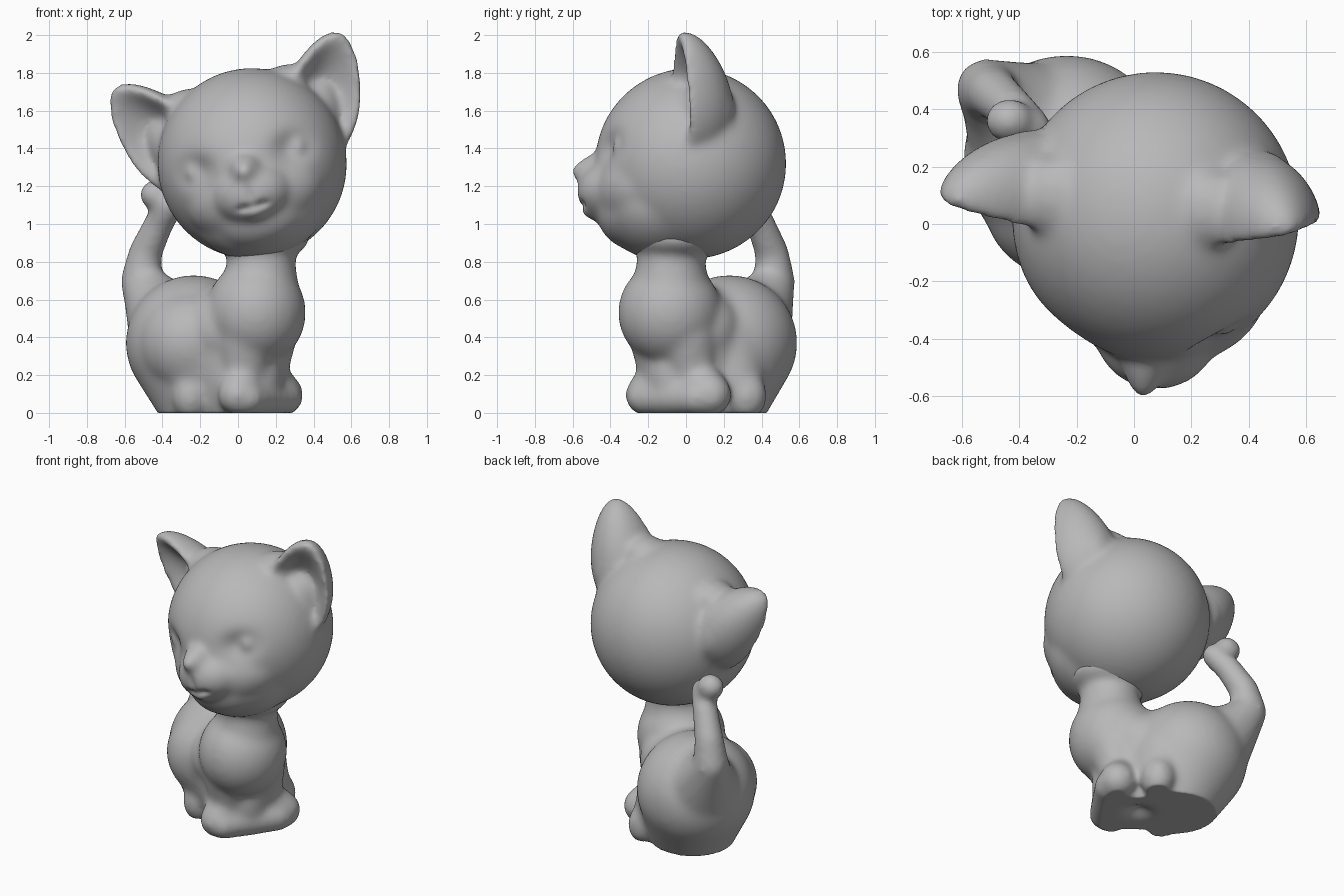
import bpy, bmesh, math
from mathutils import Matrix, Vector

if "Cube" in bpy.data.objects:
    bpy.data.objects.remove(bpy.data.objects["Cube"])

grey = bpy.data.materials.new("plain grey")
grey.use_nodes = True
COLOUR = (0.48, 0.48, 0.48, 1)
grey.diffuse_color = COLOUR
grey.node_tree.nodes["Principled BSDF"].inputs["Base Color"].default_value = COLOUR


def blob(bm, centre, radii):
    """Ellipsoid; returns its vertices."""
    m = Matrix.Translation(centre) @ Matrix.Diagonal((*radii, 1))
    return bmesh.ops.create_icosphere(bm, subdivisions=4, radius=1, matrix=m)["verts"]


def limb(bm, points, steps=6):
    """Rounded limb through (x, y, z, radius) points."""
    for a, b in zip(points, points[1:]):
        for i in range(steps + 1):
            p = Vector(a).lerp(Vector(b), i / steps)
            blob(bm, p[:3], (p[3],) * 3)


def fuse(name, bm, smoothing):
    """Melt overlapping pieces into one smooth skin."""
    mesh = bpy.data.meshes.new(name)
    bm.to_mesh(mesh)
    bm.free()
    obj = bpy.data.objects.new(name, mesh)
    bpy.context.collection.objects.link(obj)
    bpy.ops.object.select_all(action="DESELECT")
    obj.select_set(True)
    bpy.context.view_layer.objects.active = obj
    remesh = obj.modifiers.new("Fuse", "REMESH")
    remesh.mode = "VOXEL"
    remesh.voxel_size = 0.016
    smooth = obj.modifiers.new("Soften", "SMOOTH")
    smooth.factor = 0.5
    smooth.iterations = smoothing
    for m in ("Fuse", "Soften"):
        bpy.ops.object.modifier_apply(modifier=m)
    obj.data.materials.clear()
    obj.data.materials.append(grey)
    bpy.ops.object.shade_smooth()
    return obj


def brush(obj, centre, radii, push):
    """Sculpt stroke: move nearby skin by push with soft falloff."""
    for v in obj.data.vertices:
        d = v.co - Vector(centre)
        q = sum((d[i] / radii[i]) ** 2 for i in range(3))
        if q < 6:
            v.co += Vector(push) * math.exp(-q)


# Head, built upright and facing -y, then tilted
bm = bmesh.new()
blob(bm, (0, 0, 0), (0.502, 0.507, 0.507))
blob(bm, (0, -0.23, -0.16), (0.38, 0.29, 0.25))        # cheeks
blob(bm, (0, -0.16, -0.23), (0.36, 0.32, 0.28))        # jaw
blob(bm, (0, -0.28, -0.26), (0.27, 0.22, 0.2))         # chin
blob(bm, (0, -0.4, -0.15), (0.22, 0.205, 0.17))        # muzzle
blob(bm, (0, -0.47, -0.02), (0.09, 0.12, 0.09))        # nose bridge

# Cupped ears with a rounded rim and tip
for side in (1, -1):
    place = (Matrix.Translation((side * 0.45, 0.01, 0.255))
             @ Matrix.Rotation(math.radians(28 * side), 4, "Y")
             @ Matrix.Rotation(math.radians(18 * side), 4, "Z"))
    for v in blob(bm, (0, 0, 0), (1, 1, 1)):
        x, y, z = v.co
        if y < 0:
            y = 0.8 * y + 1.15 * y * y
        taper = 1 - 0.24 * z
        v.co = place @ Vector((0.21 * x * taper, 0.25 * y * taper, 0.355 * z))
    blob(bm, (side * 0.27, 0.05, 0.37), (0.13, 0.14, 0.1))   # ear root
    blob(bm, (side * 0.42, 0.13, 0.2), (0.11, 0.14, 0.17))   # back of the ear
head = fuse("head", bm, 28)

# Nose, closed eyes and mouth
brush(head, (0, -0.58, -0.03), (0.06, 0.12, 0.055), (0, -0.045, 0))
for side in (1, -1):
    brush(head, (side * 0.27, -0.42, 0.03), (0.1, 0.14, 0.08), (-side * 0.015, 0.05, 0))
    brush(head, (side * 0.29, -0.40, 0.03), (0.045, 0.1, 0.045), (side * 0.012, -0.03, 0))
    brush(head, (side * 0.05, -0.57, -0.22), (0.04, 0.1, 0.02), (0, 0.02, 0))
brush(head, (0, -0.58, -0.16), (0.018, 0.1, 0.05), (0, 0.012, 0))
brush(head, (0, -0.54, -0.27), (0.05, 0.1, 0.03), (0, -0.02, 0))
head.data.transform(Matrix.Translation((0.075, 0.025, 1.32))
                    @ Matrix.Rotation(math.radians(-14), 4, "Y")
                    @ Matrix.Rotation(math.radians(-5), 4, "Z"))

# Body, turned diagonally with the haunch behind
bm = bmesh.new()
blob(bm, (0.095, -0.085, 0.53), (0.265, 0.275, 0.28))                  # chest
limb(bm, [(0.11, -0.08, 0.6, 0.22), (0.125, -0.08, 0.78, 0.18), (0.12, -0.07, 0.95, 0.19)])
blob(bm, (0.12, -0.06, 0.93), (0.26, 0.25, 0.13))                      # neck flare
limb(bm, [(-0.235, 0.23, 0.37, 0.36), (-0.165, 0.17, 0.1, 0.275)])     # haunch
limb(bm, [(-0.07, 0.07, 0.4, 0.285), (0.0, 0.02, 0.1, 0.22)])          # belly
limb(bm, [(-0.08, -0.03, 0.44, 0.21), (0.03, 0.08, 0.44, 0.21)])       # flanks

# Thighs and hind paws
limb(bm, [(-0.25, 0.09, 0.37, 0.28), (-0.17, 0.05, 0.17, 0.18)])
limb(bm, [(-0.1, 0.2, 0.37, 0.25), (0.0, 0.25, 0.17, 0.17)])
blob(bm, (-0.25, -0.05, 0.09), (0.1, 0.1, 0.13))
blob(bm, (0.08, 0.32, 0.09), (0.1, 0.11, 0.13))

# Front legs
limb(bm, [(0.04, -0.13, 0.4, 0.17), (0.03, -0.13, 0.2, 0.12), (0.0, -0.215, 0.095, 0.108)])
limb(bm, [(0.14, 0.0, 0.4, 0.17), (0.14, 0.04, 0.2, 0.12), (0.235, 0.13, 0.095, 0.113)])
limb(bm, [(0.05, -0.22, 0.08, 0.093), (0.245, 0.06, 0.08, 0.093)])
blob(bm, (0.09, -0.05, 0.2), (0.15, 0.16, 0.26))

# Tail, curling up to the head and ending in a round tip
limb(bm, [(-0.32, 0.3, 0.42, 0.26), (-0.44, 0.41, 0.58, 0.16), (-0.515, 0.47, 0.7, 0.108),
          (-0.49, 0.455, 0.85, 0.09), (-0.42, 0.395, 1.0, 0.08), (-0.36, 0.33, 1.1, 0.077)])
blob(bm, (-0.435, 0.36, 1.155), (0.088, 0.08, 0.083))
body = fuse("body_and_tail", bm, 30)

# Flat sole with a shallow hollow
for v in body.data.vertices:
    v.co.z = max(v.co.z, 0)
brush(body, (0, 0.04, 0), (0.07, 0.07, 0.03), (0, 0, 0.04))
